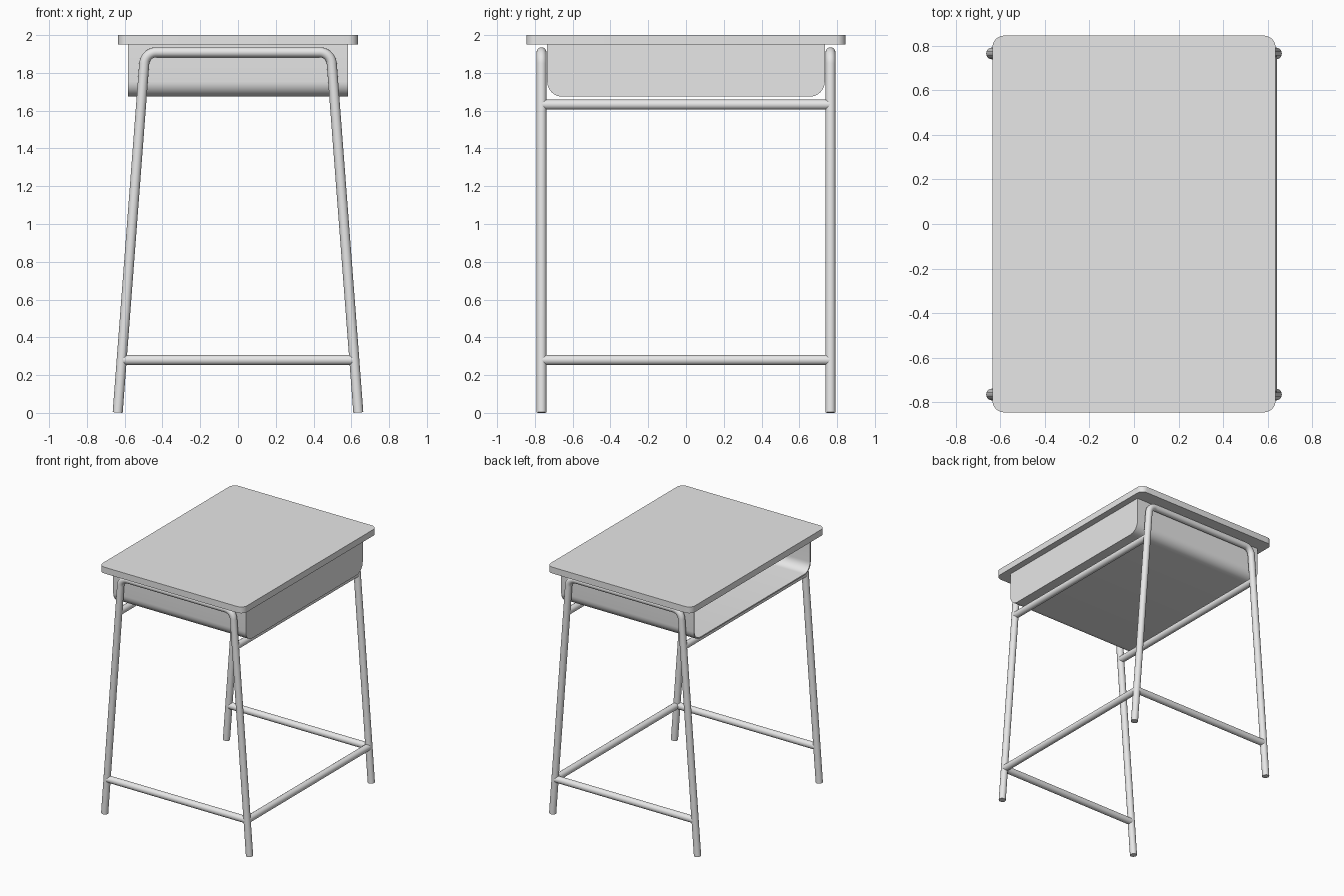
import bpy, bmesh, math

cube = bpy.data.objects.get("Cube")
if cube:
    bpy.data.objects.remove(cube, do_unlink=True)

# One plain grey for the whole desk
grey = bpy.data.materials.new("light grey")
grey.use_nodes = True
grey.diffuse_color = (0.8, 0.8, 0.8, 1)
grey.node_tree.nodes["Principled BSDF"].inputs["Base Color"].default_value = (0.8, 0.8, 0.8, 1)

TUBE = 0.0265      # tube radius
LEG_Y = 0.765      # frame planes, front and back
FOOT_X = 0.637     # leg centre at the floor
SLOPE = 0.076      # inward lean of the legs


def finish(ob):
    """Bake curves and modifiers to a mesh, then shade with sharp edges kept."""
    bpy.ops.object.select_all(action='DESELECT')
    ob.select_set(True)
    bpy.context.view_layer.objects.active = ob
    bpy.ops.object.convert(target='MESH')
    bpy.ops.object.shade_smooth_by_angle(angle=math.radians(35))


def add_object(name, data):
    ob = bpy.data.objects.new(name, data)
    data.materials.append(grey)
    bpy.context.collection.objects.link(ob)
    return ob


def mesh_from(name, bm):
    me = bpy.data.meshes.new(name)
    bm.to_mesh(me)
    bm.free()
    return add_object(name, me)


def tube(name, points):
    cu = bpy.data.curves.new(name, 'CURVE')
    cu.dimensions = '3D'
    cu.bevel_depth = TUBE
    cu.bevel_resolution = 6
    cu.use_fill_caps = True
    sp = cu.splines.new('POLY')
    sp.points.add(len(points) - 1)
    for p, co in zip(sp.points, points):
        p.co = (*co, 1)
    finish(add_object(name, cu))


def arc(cx, cy, r, a0, a1, n=8):
    return [(cx + r * math.cos(a0 + (a1 - a0) * i / n),
             cy + r * math.sin(a0 + (a1 - a0) * i / n)) for i in range(n + 1)]


def leg_x(z):
    return FOOT_X - SLOPE * z


# Tabletop: rounded rectangle slab
X, Y, R = 0.635, 0.845, 0.052
outline = []
for k, (sx, sy) in enumerate([(1, 1), (-1, 1), (-1, -1), (1, -1)]):
    outline += arc(sx * (X - R), sy * (Y - R), R, k * math.pi / 2, (k + 1) * math.pi / 2)
bm = bmesh.new()
base = bm.faces.new([bm.verts.new((x, y, 1.95)) for x, y in outline])
top = bmesh.ops.extrude_face_region(bm, geom=[base])
bmesh.ops.translate(bm, vec=(0, 0, 0.05),
                    verts=[v for v in top["geom"] if isinstance(v, bmesh.types.BMVert)])
if not any(f.normal.z < 0 and f.calc_center_median().z < 1.951 for f in bm.faces):
    bm.faces.new([v for v in base.verts] if base.is_valid else
                 [v for v in bm.verts if v.co.z < 1.96])
bmesh.ops.recalc_face_normals(bm, faces=bm.faces)
finish(mesh_from("tabletop", bm))

# Book tray: bent sheet, closed at +x, open at -x
W, D, B = 0.583, 0.735, 0.08
profile = [(-D, 1.95)]
profile += arc(-D + B, 1.674 + B, B, math.pi, 1.5 * math.pi)
profile += arc(D - B, 1.674 + B, B, 1.5 * math.pi, 2 * math.pi)
profile += [(D, 1.95)]
bm = bmesh.new()
left = [bm.verts.new((-W, y, z)) for y, z in profile]
right = [bm.verts.new((W, y, z)) for y, z in profile]
for i in range(len(profile) - 1):
    bm.faces.new((left[i], left[i + 1], right[i + 1], right[i]))
bm.faces.new(right)
tray = mesh_from("book_tray", bm)
sheet = tray.modifiers.new("sheet", 'SOLIDIFY')
sheet.thickness = 0.01
sheet.offset = -1
sheet.use_even_offset = True
finish(tray)

# Bent leg frames: two leaning legs joined by a top bar, with a low crossbar
BEND, TOP = 0.065, 1.909
lean = math.atan(SLOPE)
cz = TOP - BEND
cx = FOOT_X - BEND / math.cos(lean) - cz * SLOPE
half = [(FOOT_X, 0.002)] + arc(cx, cz, BEND, lean, math.pi / 2, 10)
path = half + [(-x, z) for x, z in reversed(half)]
for name, y in (("front", -LEG_Y), ("back", LEG_Y)):
    tube(name + "_leg_frame", [(x, y, z) for x, z in path])
    tube(name + "_lower_crossbar", [(-0.61, y, 0.28), (0.61, y, 0.28)])

# Side rails: one under the tray on each side, one low on the +x side
for name, s in (("left", 1), ("right", -1)):
    x = s * leg_x(1.632)
    tube(name + "_upper_rail", [(x, -LEG_Y, 1.632), (x, LEG_Y, 1.632)])
x = leg_x(0.28)
tube("left_lower_rail", [(x, -LEG_Y, 0.28), (x, LEG_Y, 0.28)])
